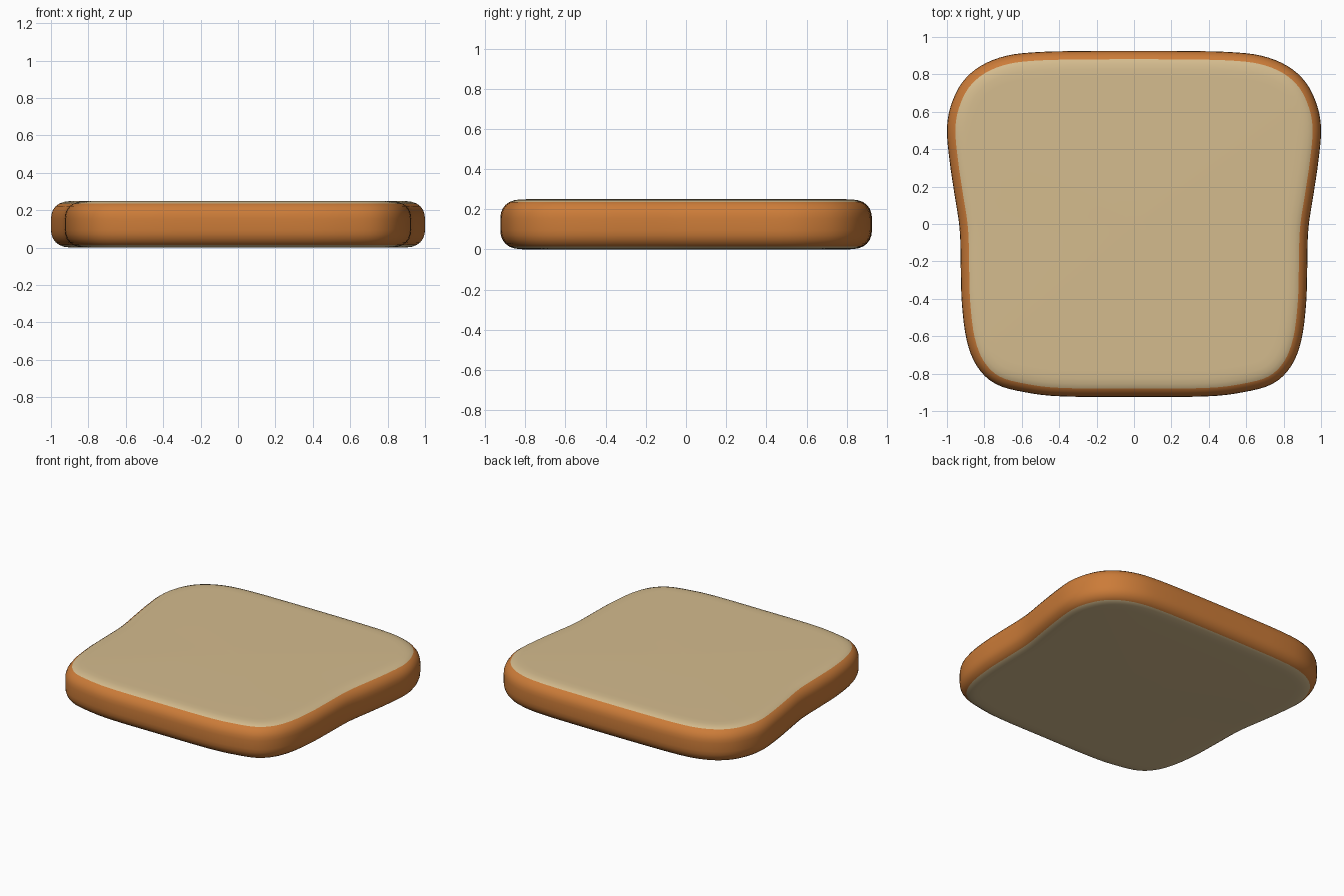
import bpy, bmesh, math
from mathutils import Vector

if "Cube" in bpy.data.objects:
    bpy.data.objects.remove(bpy.data.objects["Cube"])


def material(name, rgb):
    m = bpy.data.materials.new(name)
    m.diffuse_color = (*rgb, 1)
    m.use_nodes = True
    m.node_tree.nodes["Principled BSDF"].inputs["Base Color"].default_value = m.diffuse_color
    return m


# Right half of the slice outline, from top middle round to bottom middle
half = [(0, .926), (.25, .925), (.5, .92), (.68, .9), (.82, .845), (.92, .755),
        (.98, .63), (1.0, .5), (.985, .33), (.96, .16), (.932, -.03),
        (.926, -.25), (.92, -.43), (.895, -.62), (.84, -.76), (.74, -.855),
        (.58, -.9), (.38, -.922), (0, -.924)]
ctrl = [Vector(p) for p in half] + [Vector((-x, y)) for x, y in half[-2:0:-1]]


def smooth_loop(pts, steps):
    """Closed Catmull-Rom curve through the points."""
    out, n = [], len(pts)
    for i in range(n):
        a, b, c, d = (pts[(i + k) % n] for k in (-1, 0, 1, 2))
        for s in range(steps):
            t = s / steps
            out.append(.5 * (2 * b + (c - a) * t + (2 * a - 5 * b + 4 * c - d) * t * t
                             + (3 * b - a - 3 * c + d) * t ** 3))
    return out


loop = smooth_loop(ctrl, 4)
n = len(loop)
inward = []
for i in range(n):
    t = (loop[(i + 1) % n] - loop[i - 1]).normalized()
    inward.append(Vector((t.y, -t.x)))

# Rounded edge section: (inset, height), bottom to top
H = .25
lower = [(.14, 0), (.1, .001), (.07, .005), (.045, .014), (.026, .028), (.011, .048), (.003, .07), (0, .095)]
section = lower + [(d, H - z) for d, z in reversed(lower)]

bm = bmesh.new()
rings = []
for d, z in section:
    rings.append([bm.verts.new((*(p + q * d), z)) for p, q in zip(loop, inward)])
for k in range(len(rings) - 1):
    r0, r1 = rings[k], rings[k + 1]
    crumb = k < 3 or k >= len(rings) - 4
    for i in range(n):
        j = (i + 1) % n
        f = bm.faces.new((r0[i], r0[j], r1[j], r1[i]))
        f.material_index = 1 if crumb else 0

# Flat crumb faces, closed with fans
for ring, z in ((rings[0], 0), (rings[-1], H)):
    c = bm.verts.new((0, 0, z))
    for i in range(n):
        f = bm.faces.new((ring[i], ring[(i + 1) % n], c))
        f.material_index = 1
bmesh.ops.recalc_face_normals(bm, faces=bm.faces)
for f in bm.faces:
    f.smooth = True

mesh = bpy.data.meshes.new("bread_slice")
bm.to_mesh(mesh)
bm.free()
mesh.materials.append(material("crust brown", (.60, .20, .04)))
mesh.materials.append(material("crumb cream", (.66, .50, .27)))
bpy.context.collection.objects.link(bpy.data.objects.new("bread_slice", mesh))
